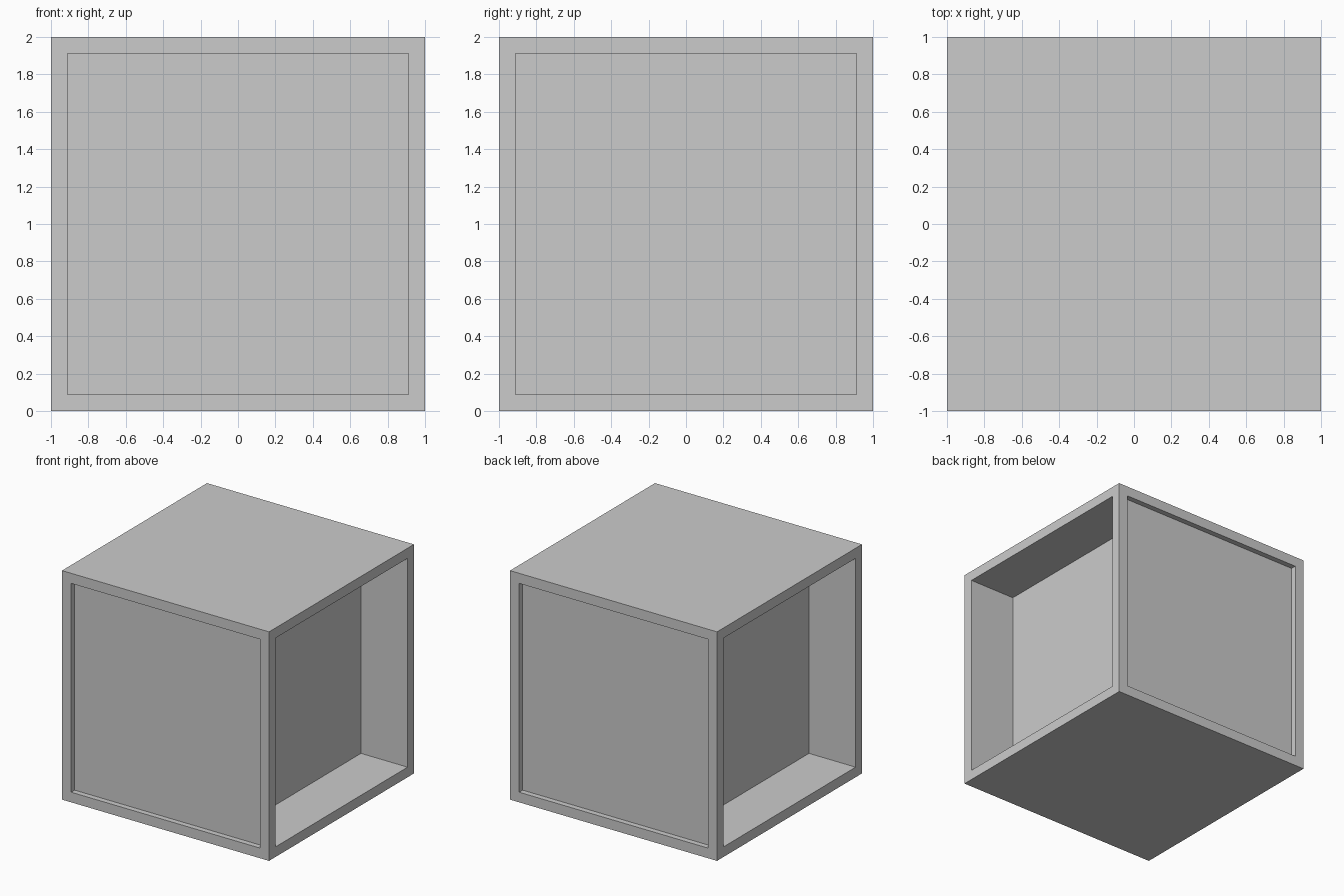
import bpy, bmesh
from mathutils import Matrix

if "Cube" in bpy.data.objects:
    bpy.data.objects.remove(bpy.data.objects["Cube"])

BORDER = 0.125       # frame width around each recess
SHALLOW = 0.048      # front and back panels
DEEP = 0.45          # left and right openings

bm = bmesh.new()
# Solid block standing on the floor
bmesh.ops.create_cube(bm, size=2, matrix=Matrix.Translation((0, 0, 1)))


def recess(axis, sign, depth):
    """Inset the side facing sign*axis and push its centre inward."""
    face = next(f for f in bm.faces
                if f.normal[axis] * sign > 0.9
                and abs(f.calc_center_median()[axis] - sign) < 1e-4)
    normal = face.normal.copy()
    bmesh.ops.inset_individual(bm, faces=[face], thickness=BORDER, depth=0)
    new = bmesh.ops.extrude_discrete_faces(bm, faces=[face])["faces"][0]
    bmesh.ops.translate(bm, verts=new.verts[:], vec=-normal * depth)
    bm.normal_update()


bm.normal_update()
for side in (-1, 1):
    recess(1, side, SHALLOW)   # front and back panels
    recess(0, side, DEEP)      # right and left openings

mesh = bpy.data.meshes.new("recessed_crate")
bm.to_mesh(mesh)
bm.free()
crate = bpy.data.objects.new("recessed_crate", mesh)
bpy.context.collection.objects.link(crate)
